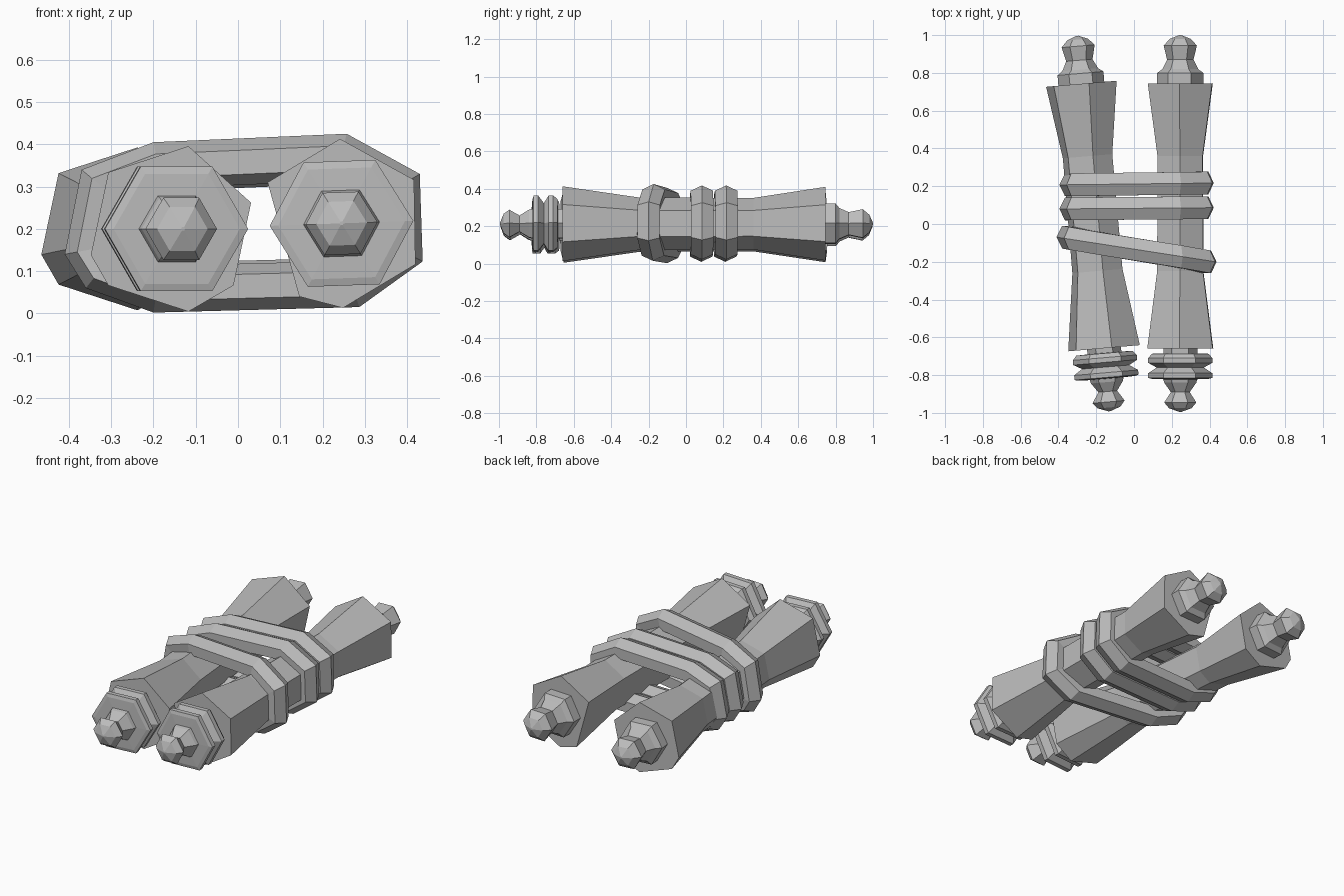
import bpy, bmesh
from math import radians, cos, sin
from mathutils import Vector

cube = bpy.data.objects.get("Cube")
if cube:
    bpy.data.objects.remove(cube)

grey = bpy.data.materials.new("plain grey")
grey.use_nodes = True
grey.diffuse_color = (0.5, 0.5, 0.5, 1)
grey.node_tree.nodes["Principled BSDF"].inputs["Base Color"].default_value = (0.5, 0.5, 0.5, 1)


def loft(name, rings, closed=False, location=(0, 0, 0), turn=0):
    """Skin a row of equal point rings; cap the ends unless it is closed."""
    bm = bmesh.new()
    loops = [[bm.verts.new(p) for p in ring] for ring in rings]
    n = len(loops[0])
    pairs = list(zip(loops, loops[1:]))
    if closed:
        pairs.append((loops[-1], loops[0]))
    else:
        bm.faces.new(loops[0])
        bm.faces.new(loops[-1])
    for a, b in pairs:
        for i in range(n):
            j = (i + 1) % n
            bm.faces.new((a[i], a[j], b[j], b[i]))
    bmesh.ops.recalc_face_normals(bm, faces=bm.faces)
    mesh = bpy.data.meshes.new(name)
    bm.to_mesh(mesh)
    bm.free()
    mesh.materials.append(grey)
    obj = bpy.data.objects.new(name, mesh)
    obj.location = location
    obj.rotation_euler.z = radians(turn)
    bpy.context.collection.objects.link(obj)
    return obj


def turned(name, profile, angles, location, turn):
    """Faceted part around the y axis from (y, radius) pairs."""
    rings = [[(r * cos(radians(a)), y, r * sin(radians(a))) for a in angles]
             for y, r in profile]
    return loft(name, rings, False, location, turn)


# Waisted roll of paper and the two handle profiles
ROLL = [(-0.66, 0.2), (-0.25, 0.14), (0.36, 0.138), (0.745, 0.197)]
FRONT = [(-0.64, 0.09), (-0.685, 0.09), (-0.687, 0.15), (-0.71, 0.17), (-0.735, 0.17),
         (-0.76, 0.125), (-0.79, 0.17), (-0.815, 0.17), (-0.82, 0.15), (-0.822, 0.09),
         (-0.84, 0.085), (-0.89, 0.05), (-0.945, 0.085), (-0.975, 0.06), (-0.995, 0.005)]
REAR = [(0.72, 0.122), (0.80, 0.122), (0.82, 0.095), (0.87, 0.07),
        (0.945, 0.088), (0.98, 0.055), (1.0, 0.005)]

# Each roll has its own uneven outline where the paper edge overlaps
scrolls = {
    "left": ((0.245, 0, 0.213), 0, (31, 91, 151, 240, 271, 331), 2),
    "right": ((-0.215, 0, 0.2), 4.9, (18, 78, 138, 198, 222, 282, 318), 0),
}
for side, (place, turn, outline, twist) in scrolls.items():
    hexagon = [twist + 60 * i for i in range(6)]
    turned(side + "_paper_roll", ROLL, outline, place, turn)
    turned(side + "_front_handle", FRONT, hexagon, place, turn)
    turned(side + "_rear_handle", REAR, hexagon, place, turn)

# Binding bands: a hexagonal section swept round both rolls
PATH = [Vector(p) for p in ((-0.2, 0.405), (0.257, 0.425), (0.43, 0.33), (0.437, 0.123),
                            (0.287, 0.015), (-0.2, 0.002), (-0.36, 0.06), (-0.41, 0.14),
                            (-0.37, 0.34))]
SECTION = [(0, 0), (0.06, 0.028), (0.06, 0.085), (0, 0.11), (-0.06, 0.085), (-0.06, 0.028)]


def band(name, y, slope, scale):
    centre = Vector((0.015, 0.213))
    points = [centre + (p - centre) * scale for p in PATH]
    rings = []
    for i, p in enumerate(points):
        before = (p - points[i - 1]).normalized()
        after = (points[(i + 1) % len(points)] - p).normalized()
        n1, n2 = Vector((before.y, -before.x)), Vector((after.y, -after.x))
        inward = (n1 + n2) / (1 + n1.dot(n2))
        ring = []
        for across, depth in SECTION:
            q = p + inward * depth
            ring.append((q.x, y + slope * p.x + across, q.y))
        rings.append(ring)
    loft(name, rings, True)


band("rear_band", 0.212, 0.012, 0.965)
band("middle_band", 0.083, 0.008, 0.965)
band("front_band", -0.133, -0.155, 1.0)
